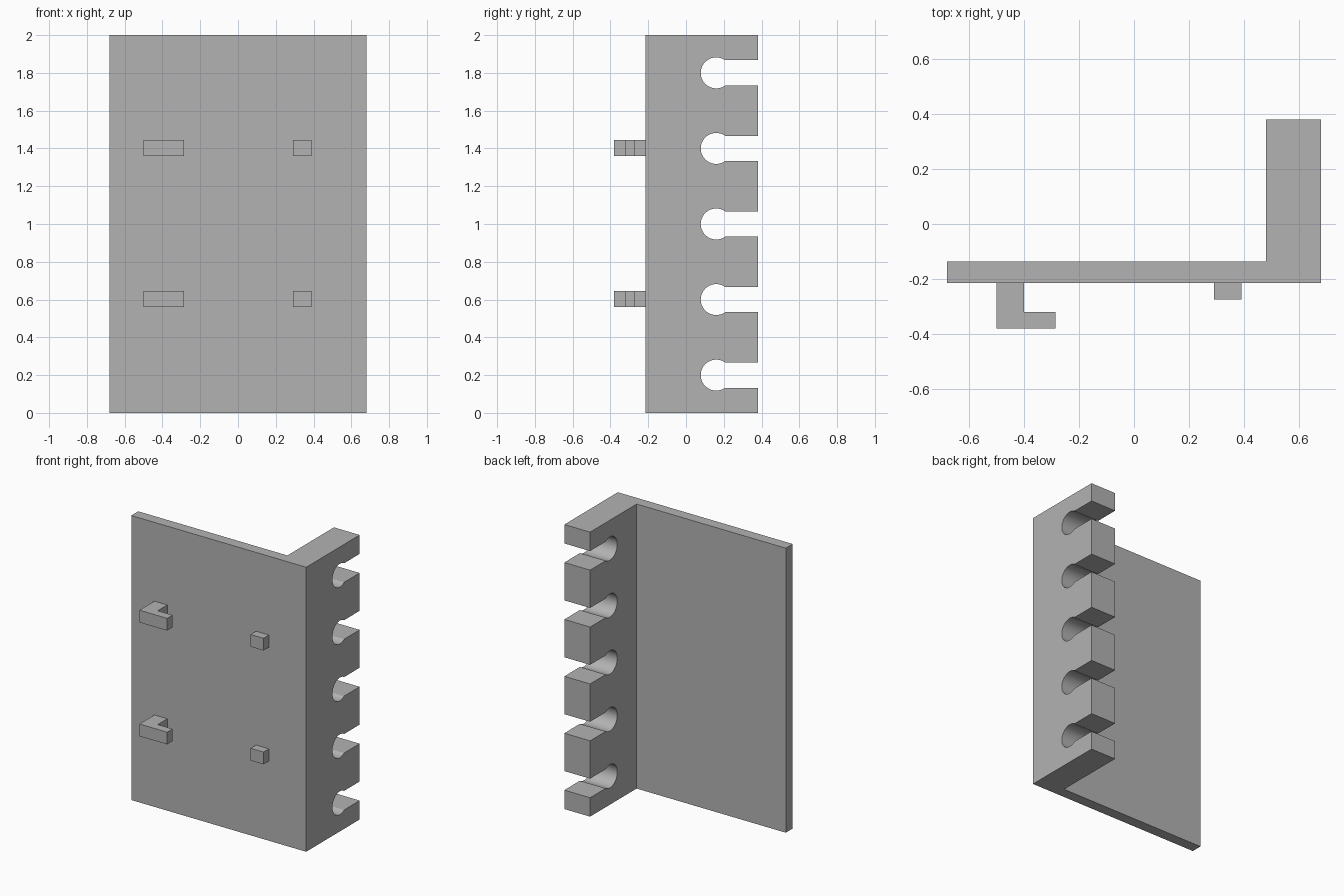
import bpy, bmesh, math
from mathutils import Vector

default = bpy.data.objects.get("Cube")
if default:
    bpy.data.objects.remove(default, do_unlink=True)

grey = bpy.data.materials.new("plain grey")
grey.use_nodes = True
colour = (0.45, 0.45, 0.45, 1)
grey.diffuse_color = colour
grey.node_tree.nodes["Principled BSDF"].inputs["Base Color"].default_value = colour


def extrude(bm, outline, direction):
    """Add a prism made from a closed outline to bm."""
    face = bm.faces.new([bm.verts.new(p) for p in outline])
    top = bmesh.ops.extrude_face_region(bm, geom=[face])["geom"]
    moved = [v for v in top if isinstance(v, bmesh.types.BMVert)]
    bmesh.ops.translate(bm, verts=moved, vec=Vector(direction))


def finish(bm, name):
    bmesh.ops.recalc_face_normals(bm, faces=bm.faces[:])
    mesh = bpy.data.meshes.new(name)
    bm.to_mesh(mesh)
    bm.free()
    mesh.materials.append(grey)
    obj = bpy.data.objects.new(name, mesh)
    bpy.context.collection.objects.link(obj)
    return obj


def prism(name, outline, z, height):
    bm = bmesh.new()
    extrude(bm, [(x, y, z) for x, y in outline], (0, 0, height))
    return finish(bm, name)


# L-shaped bracket: thin front plate and thick side flange
W, FRONT, PLATE_BACK, FLANGE_X, BACK = 0.68, -0.214, -0.137, 0.48, 0.38
bracket = prism("bracket", [(-W, FRONT), (W, FRONT), (W, BACK), (FLANGE_X, BACK),
                            (FLANGE_X, PLATE_BACK), (-W, PLATE_BACK)], 0, 2)

# Keyhole slots through the flange, open at the back
RADIUS, HALF, CENTRE_Y, STEPS = 0.082, 0.067, 0.16, 40
mouth = math.asin(HALF / RADIUS)
bm = bmesh.new()
for i in range(5):
    z = 0.2 + 0.4 * i
    outline = [(FLANGE_X - 0.1, BACK + 0.1, z - HALF), (FLANGE_X - 0.1, BACK + 0.1, z + HALF)]
    for k in range(STEPS + 1):
        a = mouth + (math.tau - 2 * mouth) * k / STEPS
        outline.append((FLANGE_X - 0.1, CENTRE_Y + RADIUS * math.cos(a), z + RADIUS * math.sin(a)))
    extrude(bm, outline, (0.4, 0, 0))
cutter = finish(bm, "slot_cutter")
cutter.hide_render = True

cut = bracket.modifiers.new("slots", "BOOLEAN")
cut.operation, cut.solver, cut.object = "DIFFERENCE", "EXACT", cutter
bpy.context.view_layer.objects.active = bracket
bracket.select_set(True)
bpy.ops.object.modifier_apply(modifier=cut.name)
bpy.data.objects.remove(cutter, do_unlink=True)
bpy.ops.object.shade_smooth_by_angle(angle=math.radians(25))

# Hooks and stop pegs on the front of the plate
hook = [(-0.5, FRONT), (-0.5, -0.38), (-0.285, -0.38), (-0.285, -0.32), (-0.4, -0.32), (-0.4, FRONT)]
peg = [(0.29, FRONT), (0.29, -0.274), (0.39, -0.274), (0.39, FRONT)]
for level, z in (("lower", 0.56), ("upper", 1.36)):
    prism(level + "_hook", hook, z, 0.086)
    prism(level + "_peg", peg, z, 0.086)
